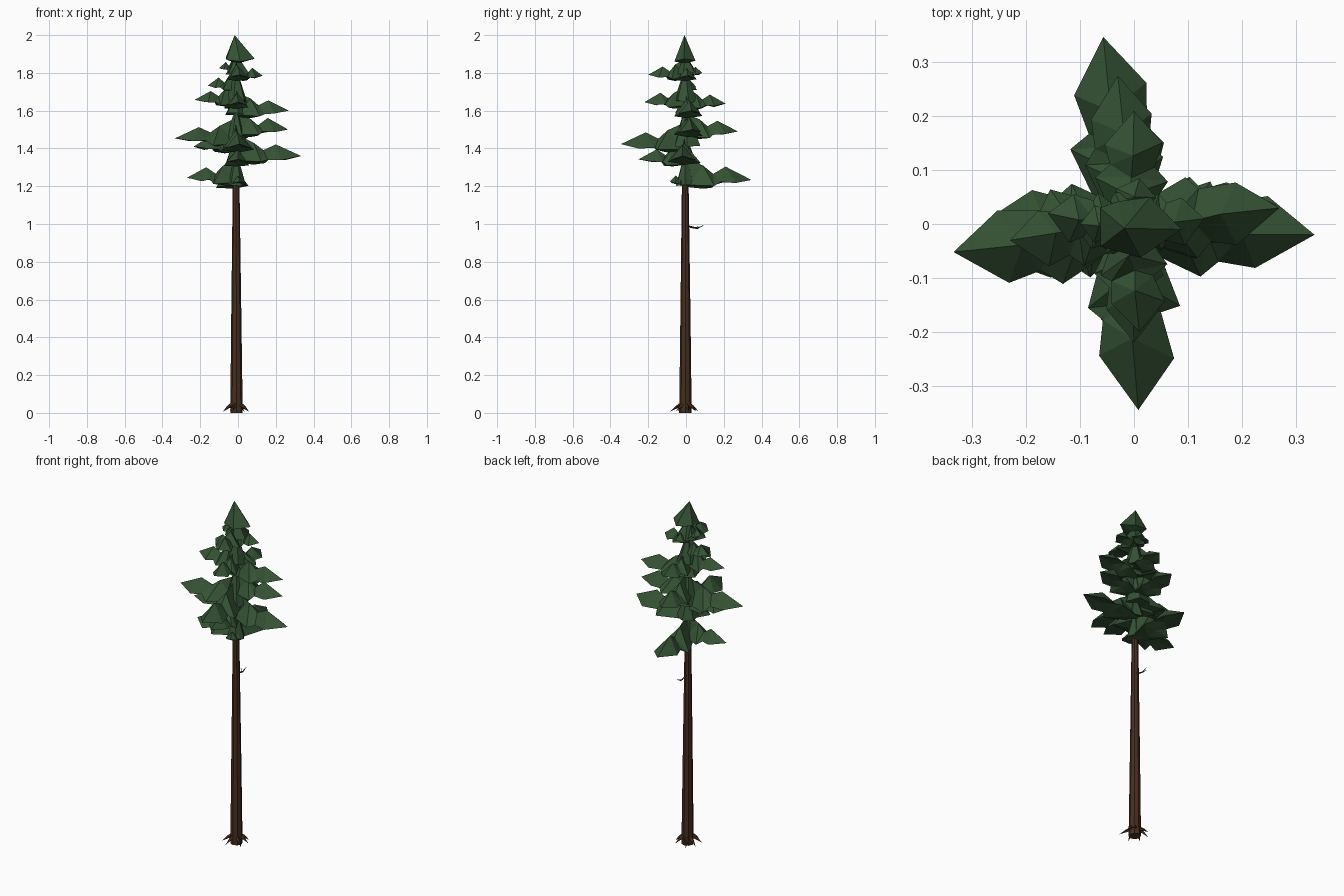
import bpy, bmesh, math, random
from mathutils import Vector

if "Cube" in bpy.data.objects:
    bpy.data.objects.remove(bpy.data.objects["Cube"])

random.seed(4)
CX, CY = -0.01, -0.004   # trunk axis


def material(name, rgb):
    m = bpy.data.materials.new(name)
    m.diffuse_color = (*rgb, 1)
    m.use_nodes = True
    m.node_tree.nodes["Principled BSDF"].inputs["Base Color"].default_value = m.diffuse_color
    return m


GREEN = material("needles", (0.035, 0.085, 0.035))
BARK = material("bark", (0.062, 0.028, 0.013))


def loft(name, rings, mat):
    """Skin equal-sized rings of points; one-point rings close to a tip."""
    bm = bmesh.new()
    vs = [[bm.verts.new(p) for p in r] for r in rings]
    for a, b in zip(vs, vs[1:]):
        n = max(len(a), len(b))
        for i in range(n):
            j = (i + 1) % n
            if len(b) == 1:
                bm.faces.new((a[i], a[j], b[0]))
            elif len(a) == 1:
                bm.faces.new((a[0], b[j], b[i]))
            else:
                bm.faces.new((a[i], a[j], b[j], b[i]))
    for r in (vs[0], vs[-1]):
        if len(r) > 2:
            bm.faces.new(r)
    bmesh.ops.triangulate(bm, faces=[f for f in bm.faces if len(f.verts) == 4])
    bmesh.ops.recalc_face_normals(bm, faces=bm.faces)
    me = bpy.data.meshes.new(name)
    bm.to_mesh(me)
    bm.free()
    me.materials.append(mat)
    ob = bpy.data.objects.new(name, me)
    bpy.context.collection.objects.link(ob)
    return ob


def circle(x, y, z, r, n, jit=0.0, turn=0.0):
    out = []
    for i in range(n):
        a = turn + 2 * math.pi * i / n
        k = r * (1 + random.uniform(-jit, jit))
        out.append((x + k * math.cos(a), y + k * math.sin(a),
                    z + random.uniform(-jit, jit) * 0.07))
    return out


def spike(name, pts, radii, mat):
    """Thin four-sided tapered tube ending in a point."""
    pts = [Vector(p) for p in pts]
    rings = []
    for i, (p, r) in enumerate(zip(pts, radii)):
        d = (pts[min(i + 1, len(pts) - 1)] - pts[max(i - 1, 0)]).normalized()
        side = d.cross(Vector((0, 0, 1))).normalized()
        up = side.cross(d)
        rings.append([p + side * r, p + up * r, p - side * r, p - up * r] if r else [p])
    return loft(name, rings, mat)


# trunk
loft("trunk", [circle(-0.008, -0.003, 0, 0.033, 8), circle(-0.009, -0.003, 0.5, 0.027, 8),
               circle(CX, CY, 1.2, 0.018, 8), circle(CX, CY, 1.88, 0.006, 8)], BARK)

# roots
for i in range(7):
    a = 2 * math.pi * i / 7 + 0.15 + random.uniform(-.15, .15)
    c, s = math.cos(a), math.sin(a)
    L = random.uniform(0.068, 0.085)
    spike("root_%d" % i, [(CX + .018 * c, CY + .018 * s, .046),
                          (CX + .045 * c, CY + .045 * s, .032),
                          (CX + L * c, CY + L * s, .008)], [.012, .008, 0], BARK)

# dead twig with a fork
spike("twig", [(CX, 0, .99), (CX, .06, .977), (CX, .1, .996)], [.006, .004, 0], BARK)
spike("twig_fork", [(CX, .05, .98), (-.02, .062, .985), (-.035, .07, .992)],
      [.003, .002, 0], BARK)

# bough profile: edge t, half width, edge z, ridge t, ridge z, keel z
STATIONS = [(0.00, .030, -.030, 0.00, .110, -.035),
            (0.42, .085, -.035, 0.27, .070, -.045),
            (0.50, .055, -.015, 0.42, .028, -.028),
            (0.71, .068, -.018, 0.61, .065, -.008)]


def bough(name, x, y, z):
    """Two overlapping leaf-shaped tufts running from the trunk to a tip."""
    d = Vector((x - CX, y - CY, 0))
    L = d.length
    u = d.normalized()
    v = Vector((-u.y, u.x, 0))
    k = 0.35 + 0.65 * L / 0.34
    o = Vector((CX, CY, z))
    rings = []
    for te, w, ez, tr, rz, kz in STATIONS:
        def p(t, side, h):
            return o + u * (L * t) + v * (side * k) + Vector((0, 0, h * k))
        j = lambda s: random.uniform(-s, s)
        rings.append([p(te + j(.03), w + j(.006), ez + j(.006)), p(tr, j(.006), rz + j(.005)),
                      p(te + j(.03), -w + j(.006), ez + j(.006)), p(tr, 0, kz)])
    rings.append([Vector((x, y, z))])
    loft(name, rings, GREEN)


TIPS = [
    # right
    (.335, -.02, 1.36), (.265, .035, 1.50), (.27, .03, 1.60), (.13, .01, 1.785),
    # left
    (-.27, .01, 1.245), (-.235, -.07, 1.41), (-.335, -.052, 1.453),
    (-.23, -.03, 1.657), (-.16, .02, 1.733), (-.10, .0, 1.825),
    # back
    (-.057, .347, 1.233), (-.03, .275, 1.49), (.0, .21, 1.637), (.01, .085, 1.80),
    # front
    (.008, -.345, 1.423), (.0, -.252, 1.342), (.0, -.22, 1.645),
    (.01, -.20, 1.79), (.01, -.085, 1.225),
]
for i, t in enumerate(TIPS):
    bough("bough_%02d" % i, *t)

# foliage skirts around the trunk: base z, tip z, radius
CORE = [(1.205, 1.39, .055), (1.33, 1.48, .058), (1.41, 1.62, .075),
        (1.58, 1.69, .058), (1.645, 1.83, .065), (1.80, 1.90, .06)]
for i, (z0, z1, r) in enumerate(CORE):
    loft("skirt_%d" % i, [[(CX, CY, z0 + .01)], circle(CX, CY, z0, r, 6, .15, i * .6),
                          [(CX, CY, z1)]], GREEN)

# crown tip
crown = [(.088, -.01, 1.875), (.03, .05, 1.865), (-.03, .042, 1.875),
         (-.063, .03, 1.885), (-.062, -.042, 1.87), (.012, -.062, 1.86)]
loft("crown", [[(0, 0, 1.85)], crown, [(-.018, -.008, 2.0)]], GREEN)
